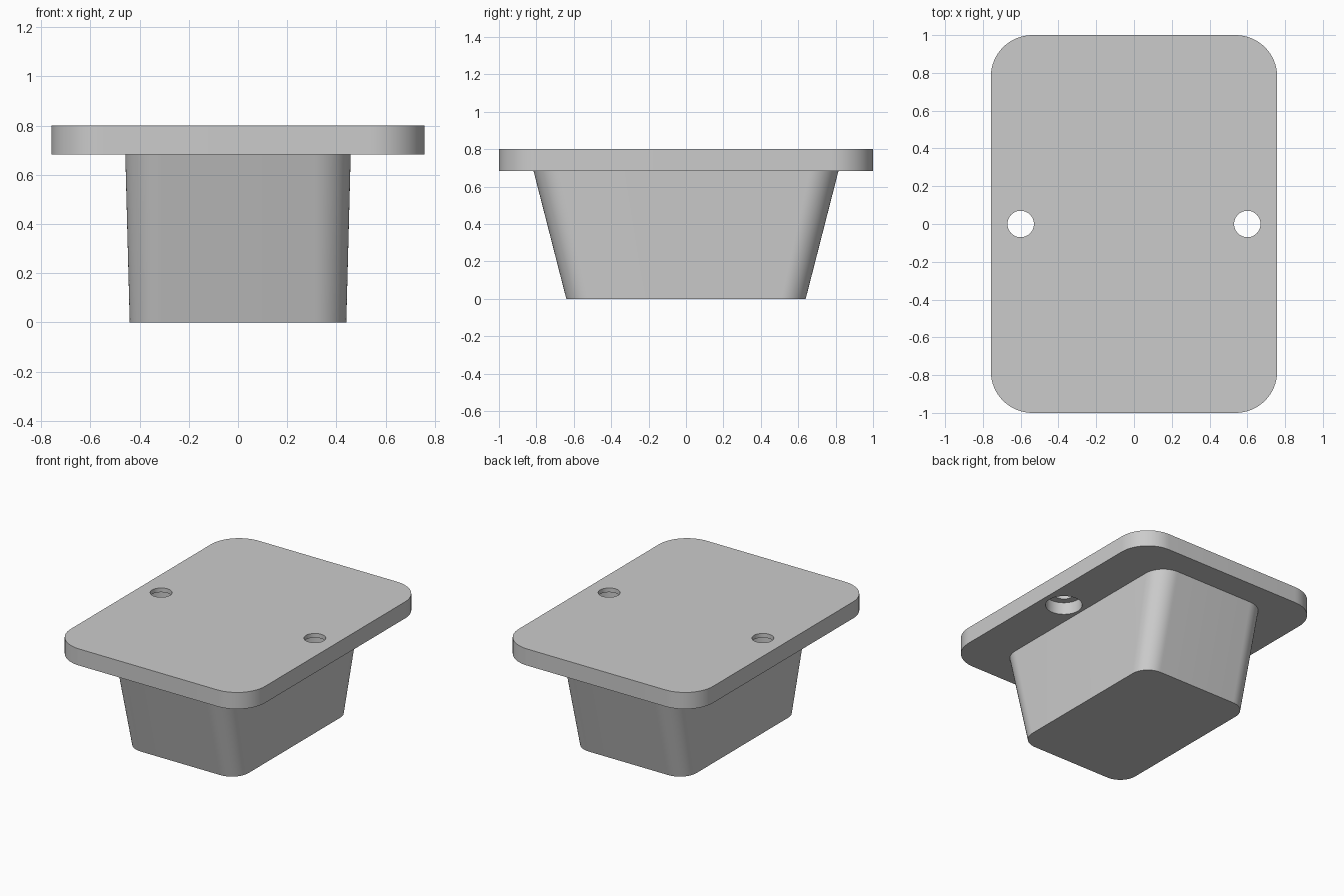
import bpy, bmesh, math

cube = bpy.data.objects.get("Cube")
if cube:
    bpy.data.objects.remove(cube, do_unlink=True)

grey = bpy.data.materials.new("plain_grey")
grey.use_nodes = True
GREY = (0.6, 0.6, 0.6, 1)
grey.diffuse_color = GREY
grey.node_tree.nodes["Principled BSDF"].inputs["Base Color"].default_value = GREY


def rounded_ring(bm, half_x, half_y, radius, z, steps=16):
    """Vertices around a rounded rectangle, counter-clockwise."""
    ring = []
    for quarter, (sx, sy) in enumerate([(1, 1), (-1, 1), (-1, -1), (1, -1)]):
        for i in range(steps + 1):
            a = (quarter + i / steps) * math.pi / 2
            ring.append(bm.verts.new((sx * (half_x - radius) + radius * math.cos(a),
                                      sy * (half_y - radius) + radius * math.sin(a), z)))
    return ring


def rounded_block(name, bottom, top):
    """Solid lofted between two rounded rectangles (half_x, half_y, radius, z)."""
    bm = bmesh.new()
    low, high = rounded_ring(bm, *bottom), rounded_ring(bm, *top)
    n = len(low)
    for i in range(n):
        j = (i + 1) % n
        bm.faces.new((low[i], low[j], high[j], high[i]))
    bm.faces.new(low[::-1])
    bm.faces.new(high)
    mesh = bpy.data.meshes.new(name)
    bm.to_mesh(mesh)
    bm.free()
    mesh.materials.append(grey)
    obj = bpy.data.objects.new(name, mesh)
    bpy.context.collection.objects.link(obj)
    return obj


def select_only(obj):
    bpy.ops.object.select_all(action='DESELECT')
    obj.select_set(True)
    bpy.context.view_layer.objects.active = obj


def drill(target, x, radius, z_low, z_high):
    """Cut a vertical round hole through part of the target."""
    bpy.ops.mesh.primitive_cylinder_add(vertices=48, radius=radius, depth=z_high - z_low,
                                        location=(x, 0, (z_low + z_high) / 2))
    cutter = bpy.context.object
    cutter.hide_render = True
    cutter.data.materials.append(grey)
    select_only(target)
    mod = target.modifiers.new("hole", 'BOOLEAN')
    mod.operation = 'DIFFERENCE'
    mod.solver = 'EXACT'
    mod.object = cutter
    bpy.ops.object.modifier_apply(modifier=mod.name)
    bpy.data.objects.remove(cutter, do_unlink=True)


UNDERSIDE, TOP = 0.683, 0.80

# Tapered plug below, wide flange plate on top
plug = rounded_block("tapered_plug", (0.44, 0.64, 0.13, 0), (0.458, 0.815, 0.15, UNDERSIDE))
plate = rounded_block("flange_plate", (0.758, 1, 0.22, UNDERSIDE), (0.758, 1, 0.22, TOP))

# Screw holes, counterbored from below
for side in (-1, 1):
    drill(plate, side * 0.6, 0.07, UNDERSIDE - 0.1, TOP + 0.1)
    drill(plate, side * 0.6, 0.12, UNDERSIDE - 0.1, TOP - 0.03)

for part in (plug, plate):
    select_only(part)
    bpy.ops.object.shade_smooth_by_angle(angle=math.radians(30))
